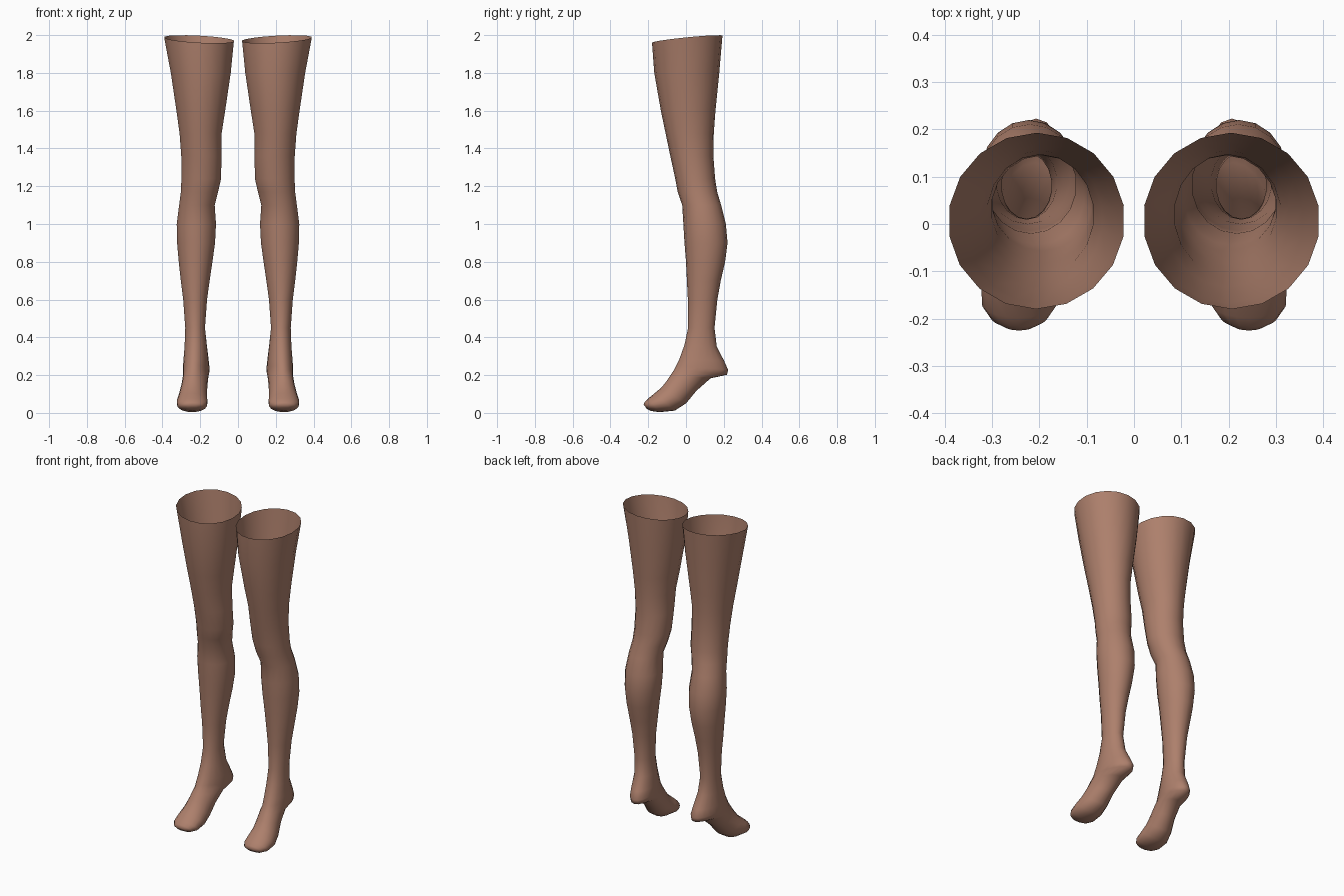
import bpy, bmesh, math

skin = bpy.data.materials.new("skin")
skin.diffuse_color = (0.42, 0.215, 0.15, 1)

SIDES = 18
# Rings from thigh to ankle: z, front y, back y, inner x, outer x
LEG = [
    (1.80, -.168, .176, .036, .358), (1.60, -.133, .156, .066, .328),
    (1.48, -.108, .147, .085, .311), (1.36, -.083, .145, .086, .302),
    (1.24, -.057, .154, .088, .301), (1.17, -.044, .165, .104, .304),
    (1.10, -.020, .186, .122, .313), (1.00, -.014, .211, .115, .326),
    (0.90, -.008, .220, .120, .324), (0.80, 0.00, .207, .134, .315),
    (0.70, .005, .184, .149, .304), (0.60, .010, .166, .163, .291),
    (0.45, .011, .151, .174, .280),
]
# Tilted foot rings: front y, front z, back y, back z, front x, back x, half width
FOOT = [
    (-.008, .36, .163, .35, .229, .218, .059),
    (-.035, .285, .202, .275, .232, .212, .066),
    (-.052, .25, .223, .228, .235, .207, .069),
    (-.062, .23, .217, .202, .236, .207, .068),
    (-.078, .205, .130, .183, .238, .210, .066),
    (-.100, .172, .055, .117, .240, .222, .068),
    (-.130, .134, .000, .050, .242, .235, .075),
    (-.165, .105, -.060, .012, .243, .243, .082),
    (-.198, .078, -.140, .004, .243, .243, .079),
    (-.217, .060, -.185, .010, .243, .243, .058),
    (-.225, .046, -.208, .022, .243, .243, .030),
]

# Common ring list; the open thigh rim slopes forward and inward
rings = [(-.180, 1.960, .193, 1.997, .207, .205, .187, .01)]
for z, yf, yb, xi, xo in LEG:
    rings.append((yf, z, yb, z, (xi + xo) / 2, (xi + xo) / 2, (xo - xi) / 2, 0))
rings += [r + (0,) for r in FOOT]

# Loft one leg
bm = bmesh.new()
loops = []
for yf, zf, yb, zb, xf, xb, w, tilt in rings:
    loop = []
    for i in range(SIDES):
        a = 2 * math.pi * i / SIDES
        t, s = (1 + math.cos(a)) / 2, math.sin(a)
        loop.append(bm.verts.new((xf + (xb - xf) * t + w * s,
                                  yf + (yb - yf) * t,
                                  zf + (zb - zf) * t + tilt * s)))
    loops.append(loop)
for a, b in zip(loops, loops[1:]):
    for i in range(SIDES):
        j = (i + 1) % SIDES
        bm.faces.new((a[i], a[j], b[j], b[i]))
bm.faces.new(loops[-1])
bmesh.ops.recalc_face_normals(bm, faces=bm.faces)
# Make sure normals face outward: the toe cap must face forward
bm.faces.ensure_lookup_table()
if bm.faces[-1].normal.y > 0:
    bmesh.ops.reverse_faces(bm, faces=bm.faces)

mesh = bpy.data.meshes.new("legs")
bm.to_mesh(mesh)
bm.free()
mesh.materials.append(skin)
mesh.polygons.foreach_set("use_smooth", [True] * len(mesh.polygons))
legs = bpy.data.objects.new("legs", mesh)
bpy.context.collection.objects.link(legs)

# Opposite leg
mirror = legs.modifiers.new("mirror", 'MIRROR')
mirror.use_mirror_merge = False
